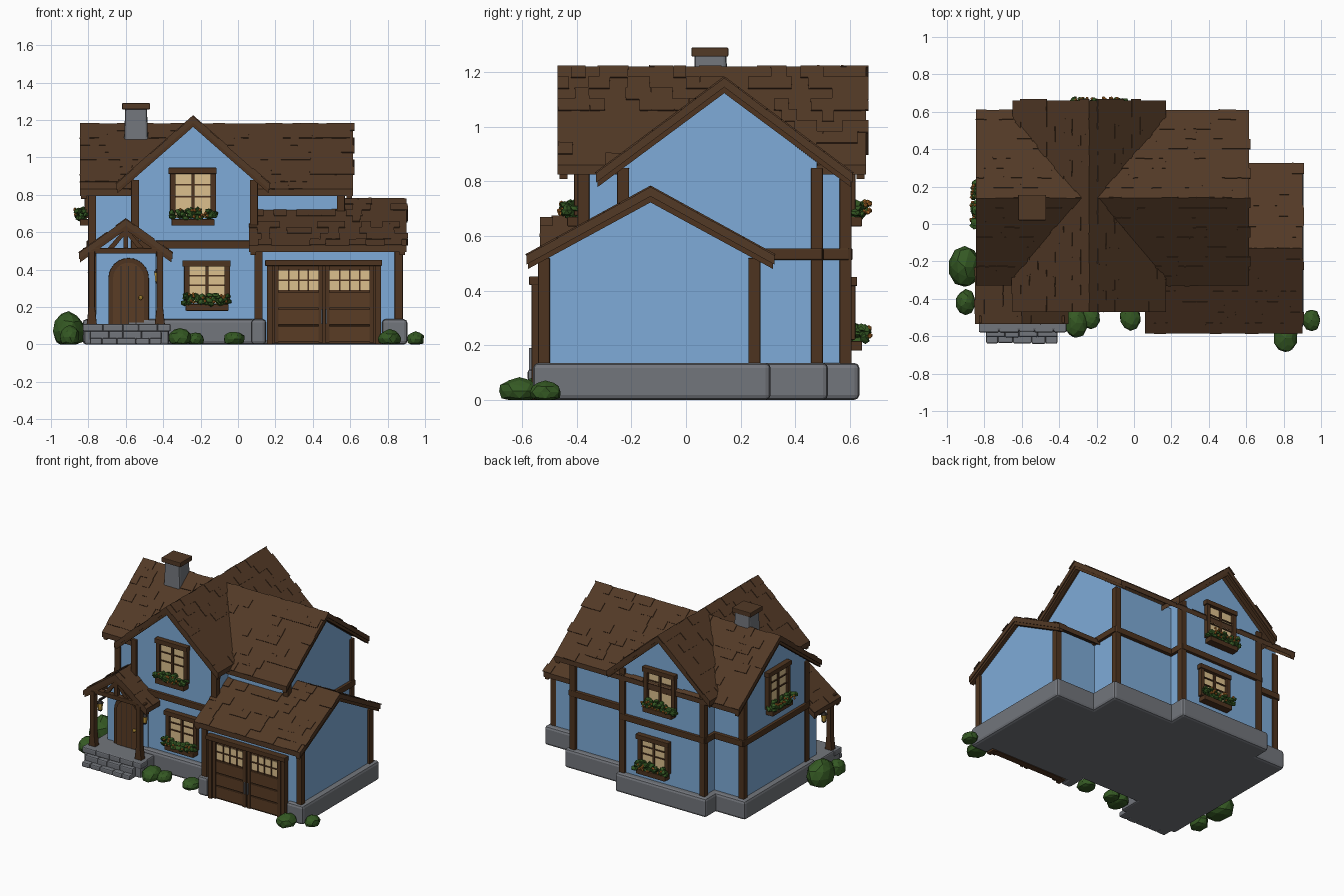
import bpy, bmesh, math, random
from mathutils import Matrix, Vector

random.seed(4)
cube = bpy.data.objects.get("Cube")
if cube:
    bpy.data.objects.remove(cube, do_unlink=True)


def material(name, rgb):
    m = bpy.data.materials.new(name)
    m.use_nodes = True
    m.diffuse_color = (*rgb, 1)
    m.node_tree.nodes["Principled BSDF"].inputs["Base Color"].default_value = (*rgb, 1)
    return m


BLUE = material("wall blue", (.21, .41, .69))
ROOF = material("roof brown", (.085, .041, .019))
WOOD = material("timber brown", (.075, .034, .014))
DOOR = material("door brown", (.1, .045, .018))
STONE = material("stone grey", (.17, .18, .2))
CREAM = material("window cream", (.72, .53, .27))
LEAF = material("leaf green", (.035, .1, .017))
FLOWER = material("flower orange", (.55, .2, .03))
BRASS = material("brass yellow", (.6, .36, .05))
IRON = material("dark iron", (.03, .025, .022))
HOME = Matrix.Identity(4)


def finish(name, bm, *mats, bevel=0):
    bmesh.ops.recalc_face_normals(bm, faces=bm.faces)
    me = bpy.data.meshes.new(name)
    bm.to_mesh(me)
    bm.free()
    for m in mats:
        me.materials.append(m)
    ob = bpy.data.objects.new(name, me)
    bpy.context.collection.objects.link(ob)
    if bevel:
        mod = ob.modifiers.new("worn edges", "BEVEL")
        mod.width = bevel
        mod.segments = 2
    return ob


def box(name, x, y, z, mat, M=HOME, bevel=0):
    """Box between the pairs x, y and z, placed by matrix M."""
    lo, hi = Vector((x[0], y[0], z[0])), Vector((x[1], y[1], z[1]))
    bm = bmesh.new()
    bmesh.ops.create_cube(bm, size=1, matrix=M @ Matrix.Translation((lo + hi) / 2) @ Matrix.Diagonal((*(hi - lo), 1)))
    return finish(name, bm, mat, bevel=bevel)


def prism(name, profile, axis, lo, hi, mat, bevel=0):
    """Outline of (across, z) points pushed along the x or y axis."""
    bm = bmesh.new()
    place = lambda t, a, z: (t, a, z) if axis == "x" else (a, t, z)
    ring = [[bm.verts.new(place(t, a, z)) for a, z in profile] for t in (lo, hi)]
    for r in ring:
        bm.faces.new(r)
    n = len(profile)
    for i in range(n):
        j = (i + 1) % n
        bm.faces.new((ring[0][i], ring[0][j], ring[1][j], ring[1][i]))
    return finish(name, bm, mat, bevel=bevel)


def chevron(c, half, ridge, eave, thick):
    return [(c - half, eave), (c, ridge), (c + half, eave), (c + half, eave - thick),
            (c, ridge - thick), (c - half, eave - thick)]


def gable_roof(name, axis, c, half, ridge, eave, lo, hi):
    """Two slopes with rake boards at both ends and loose shingles."""
    prism(name, chevron(c, half, ridge, eave, .035), axis, lo, hi, ROOF)
    for i, t in enumerate((lo + .006, hi - .036)):
        prism(f"{name}_rake_board_{i}", chevron(c, half - .006, ridge - .012, eave - .006, .045), axis, t, t + .03, WOOD)
    T, A = (Vector((1, 0, 0)), Vector((0, 1, 0)))[::1 if axis == "x" else -1]
    up = Vector((0, 0, 1))
    ang = math.atan2(ridge - eave, half)
    length = math.hypot(half, ridge - eave)
    bm = bmesh.new()
    for side in (-1, 1):
        D = A * side * math.cos(ang) - up * math.sin(ang)
        N = A * side * math.sin(ang) + up * math.cos(ang)
        rows = int(length / .06)
        for r in range(rows):
            s = (r + .5) * length / rows
            t = lo
            while t < hi:
                w = random.uniform(.04, .1)
                if random.random() < .4:
                    p = A * c + up * ridge + D * s + T * min(t + w / 2, hi - w / 2 + .008) + N * .001
                    M = Matrix.Translation(p) @ Matrix((T, D, N)).transposed().to_4x4()
                    M = M @ Matrix.Rotation(random.uniform(-.04, .04), 4, "Z") @ Matrix.Diagonal((w, .065, .007, 1))
                    bmesh.ops.create_cube(bm, size=1, matrix=M)
                t += w
    finish(name + "_shingles", bm, ROOF)


def house_block(name, axis, c, half, top, slope, lo, hi, base=.1):
    side = top - slope * half
    prism(name, [(c - half, base), (c - half, side), (c, top), (c + half, side), (c + half, base)], axis, lo, hi, BLUE)


# Walls and roofs
house_block("main_walls", "x", .12, .36, 1.14, .75, -.79, .56)
house_block("cross_gable_walls", "y", -.235, .325, 1.18, .87, -.38, .59)
house_block("garage_walls", "x", -.13, .4, .74, .55, .1, .865, .02)
house_block("porch_room_walls", "y", -.6, .16, .63, .78, -.39, -.2)
gable_roof("main_roof", "x", .14, .47, 1.18, .83, -.845, .615)
gable_roof("cross_gable_roof", "y", -.24, .41, 1.22, .86, -.47, .66)
gable_roof("garage_roof", "x", -.13, .455, .78, .53, .06, .9)
gable_roof("porch_roof", "y", -.6, .25, .67, .49, -.535, -.24)

# Stone base, left open in front of the garage door
for name, x, y in (("main", (-.83, .6), (-.28, .52)), ("cross_gable", (-.6, .12), (-.42, .635)),
                   ("garage", (.08, .905), (-.5, .31)), ("garage_left_pier", (.07, .15), (-.56, -.4)),
                   ("garage_right_pier", (.77, .905), (-.56, -.4))):
    box(name + "_stone_base", x, y, (0, .135), STONE, bevel=.018)

# Corner posts
W = .022
for name, x, y, z0, z1 in (
        ("main_front_left", -.78, -.23, .1, .85), ("main_back_left", -.78, .47, .1, .85),
        ("main_front_right", .55, -.23, .55, .85), ("main_back_right", .55, .48, .1, .85),
        ("gable_front_left", -.55, -.375, .5, .88), ("gable_front_right", .085, -.375, .5, .88),
        ("gable_back_left", -.55, .585, .12, .88), ("gable_back_right", .085, .585, .12, .88),
        ("garage_front_right", .86, -.52, .12, .52), ("garage_back_right", .86, .25, .12, .52),
        ("garage_front_left", .11, -.52, .12, .52)):
    box(name + "_post", (x - W, x + W), (y - W, y + W), (z0, z1), WOOD, bevel=.005)

# Beams between the floors
for name, x, y in (("front", (-.56, .11), (-.4, -.36)), ("gable_back", (-.57, .1), (.57, .61)),
                   ("main_back", (-.8, .57), (.465, .505)), ("left", (-.81, -.77), (-.25, .5)),
                   ("right", (.54, .58), (.2, .5)), ("gable_right", (.07, .11), (.46, .6)),
                   ("gable_left", (-.58, -.54), (.46, .6))):
    box(name + "_floor_beam", x, y, (.512, .555), WOOD, bevel=.005)

# Chimney
bm = bmesh.new()
bmesh.ops.create_cone(bm, cap_ends=True, segments=4, radius1=.096, radius2=.082, depth=.3,
                      matrix=Matrix.Translation((-.545, .09, 1.12)) @ Matrix.Rotation(math.pi / 4, 4, "Z"))
finish("chimney", bm, STONE, bevel=.012)
box("chimney_cap", (-.62, -.47), (.02, .155), (1.257, 1.29), ROOF, bevel=.004)


def blob(bm, centre, size, index=0, rough=.1, detail=1):
    new = bmesh.ops.create_icosphere(bm, subdivisions=detail, radius=1)["verts"]
    for v in new:
        k = 1 + random.uniform(-rough, rough)
        v.co = Vector([c + s * q * k for c, s, q in zip(centre, size, v.co)])
        v.co.z = max(v.co.z, 0)
    for f in {f for v in new for f in v.link_faces}:
        f.material_index = index


def window(name, pos, turn, h):
    """Framed window above a planted box; local -y points outward."""
    M = Matrix.Translation(pos) @ Matrix.Rotation(turn, 4, "Z")
    part = lambda n, x, y, z, m, b=0: box(f"{name}_{n}", x, y, z, m, M, b)
    part("glass", (-.1, .1), (-.012, .01), (.04, h - .02), CREAM)
    for s in (-1, 1):
        part(f"side_{s}", (s * .108 - .015, s * .108 + .015), (-.03, .01), (.04, h - .02), WOOD, .003)
    part("header", (-.132, .126), (-.037, .01), (h - .033, h), WOOD, .003)
    part("mullion", (-.008, .008), (-.022, .01), (.04, h - .02), WOOD)
    for i in (.48, .74):
        z = .04 + (h - .07) * i
        part(f"bar_{i}", (-.1, .1), (-.019, .01), (z - .004, z + .004), WOOD)
    part("planter", (-.115, .115), (-.055, 0), (0, .035), WOOD, .004)
    bm = bmesh.new()
    for i in range(34):
        x = random.uniform(-.125, .125)
        c = M @ Vector((x, random.uniform(-.07, -.02), .06 + random.uniform(-.022, .025)))
        blob(bm, c, (.021, .021, .016), 0, .35)
    for i in range(15):
        c = M @ Vector((random.uniform(-.11, .11), random.uniform(-.085, -.06), random.uniform(.045, .09)))
        blob(bm, c, (.009, .009, .009), 1)
    finish(name + "_flowers", bm, LEAF, FLOWER)


window("upper_front_window", (-.24, -.38, .635), 0, .31)
window("lower_front_window", (-.165, -.38, .18), 0, .27)
window("upper_back_window", (-.22, .59, .635), math.pi, .31)
window("lower_back_window", (-.17, .59, .18), math.pi, .27)
window("upper_left_window", (-.79, .11, .635), -math.pi / 2, .31)

# Porch floor and steps in stone blocks
box("porch_floor", (-.82, -.37), (-.57, -.2), (0, .11), STONE, bevel=.01)
for i, (y, z) in enumerate(((-.645, .035), (-.61, .072), (-.58, .11))):
    x, end = (-.83, -.36) if i == 2 else (-.79, -.41)
    while x < end - .01:
        x2 = min(x + random.uniform(.06, .11), end)
        if end - x2 < .04:
            x2 = end
        box("step_stone", (x, x2), (y + random.uniform(0, .008), -.5), (0 if i < 2 else .07, z), STONE, bevel=.008)
        x = x2

# Porch posts, truss and lanterns
for s in (-1, 1):
    x = -.6 + s * .182
    prism("porch_post", [(x - .028, .1), (x - .017, .2), (x - .017, .5), (x + .017, .5), (x + .017, .2), (x + .028, .1)],
          "y", -.535, -.49, WOOD, .004)
    box("porch_side_beam", (x - .02, x + .02), (-.53, -.3), (.47, .505), WOOD)
    prism("porch_brace", [(-.6 + s * .11, .5), (-.6 + s * .075, .5), (-.6 + s * .01, .58), (-.6 + s * .01, .615)],
          "y", -.52, -.495, WOOD)
    box("lantern_arm", (x * .97 - .03, x * .97 - .018), (-.45, -.38), (.4, .412), IRON)
    bm = bmesh.new()
    for z, r1, r2, d, m in ((.36, .014, .02, .05, 0), (.395, .026, .006, .022, 1), (.332, .012, .017, .01, 1)):
        made = bmesh.ops.create_cone(bm, cap_ends=True, segments=6, radius1=r1, radius2=r2, depth=d,
                                     matrix=Matrix.Translation((x * .97 - .024, -.44, z)))["verts"]
        for f in {f for v in made for f in v.link_faces}:
            f.material_index = m
    finish("lantern", bm, BRASS, IRON)
box("porch_tie_beam", (-.83, -.37), (-.53, -.49), (.485, .515), WOOD, bevel=.004)
box("porch_king_post", (-.613, -.587), (-.525, -.495), (.5, .64), WOOD)


# Arched front door
def arch(half, top):
    curve = [(-.585 + half * math.cos(a), top - half + half * math.sin(a))
             for a in [math.pi * i / 12 for i in range(13)]]
    return [(-.585 + half, .1)] + curve + [(-.585 - half, .1)]


prism("front_door_frame", arch(.108, .462), "y", -.412, -.37, WOOD, .003)
prism("front_door", arch(.083, .437), "y", -.42, -.38, DOOR)
for x in (-.625, -.585, -.545):
    box("door_plank_gap", (x - .002, x + .002), (-.422, -.41), (.11, .42), IRON)
bm = bmesh.new()
blob(bm, (-.52, -.43, .25), (.012, .012, .012), 0, 0, 2)
finish("door_knob", bm, BRASS)

# Garage door with two panelled leaves
box("garage_door_header", (.145, .77), (-.575, -.52), (.42, .452), WOOD, bevel=.004)
for x in (.155, .735):
    box("garage_door_jamb", (x, x + .03), (-.565, -.5), (0, .43), WOOD, bevel=.004)
box("garage_door_back", (.18, .74), (-.545, -.5), (.005, .42), WOOD)
for x0 in (.192, .465):
    x1 = x0 + .263
    for z in (.015, .105, .195):
        box("garage_door_plank", (x0, x1), (-.556, -.53), (z, z + .083), DOOR, bevel=.003)
    for x in (x0, x1 - .025):
        box("garage_door_stile", (x, x + .025), (-.562, -.53), (.01, .42), WOOD)
    box("garage_window", (x0 + .025, x1 - .025), (-.55, -.53), (.29, .395), CREAM)
    for i in (1, 2, 3):
        x = x0 + .025 + i * .0533
        box("garage_window_bar", (x - .004, x + .004), (-.557, -.53), (.285, .4), WOOD)
    box("garage_window_crossbar", (x0, x1), (-.556, -.53), (.34, .348), WOOD)
for x in (.445, .468):
    box("garage_door_handle", (x, x + .008), (-.575, -.55), (.11, .19), STONE)

# Bushes
for x, y, r, h in ((-.905, -.23, .087, .175), (-.9, -.42, .055, .1), (-.31, -.53, .065, .085), (-.23, -.5, .05, .065),
                   (-.02, -.5, .057, .07), (.81, -.61, .062, .08), (.95, -.515, .047, .07)):
    bm = bmesh.new()
    blob(bm, (x, y, h * .4), (r, r * 1.25, h * .6), 0, .07, 2)
    finish("bush", bm, LEAF)
